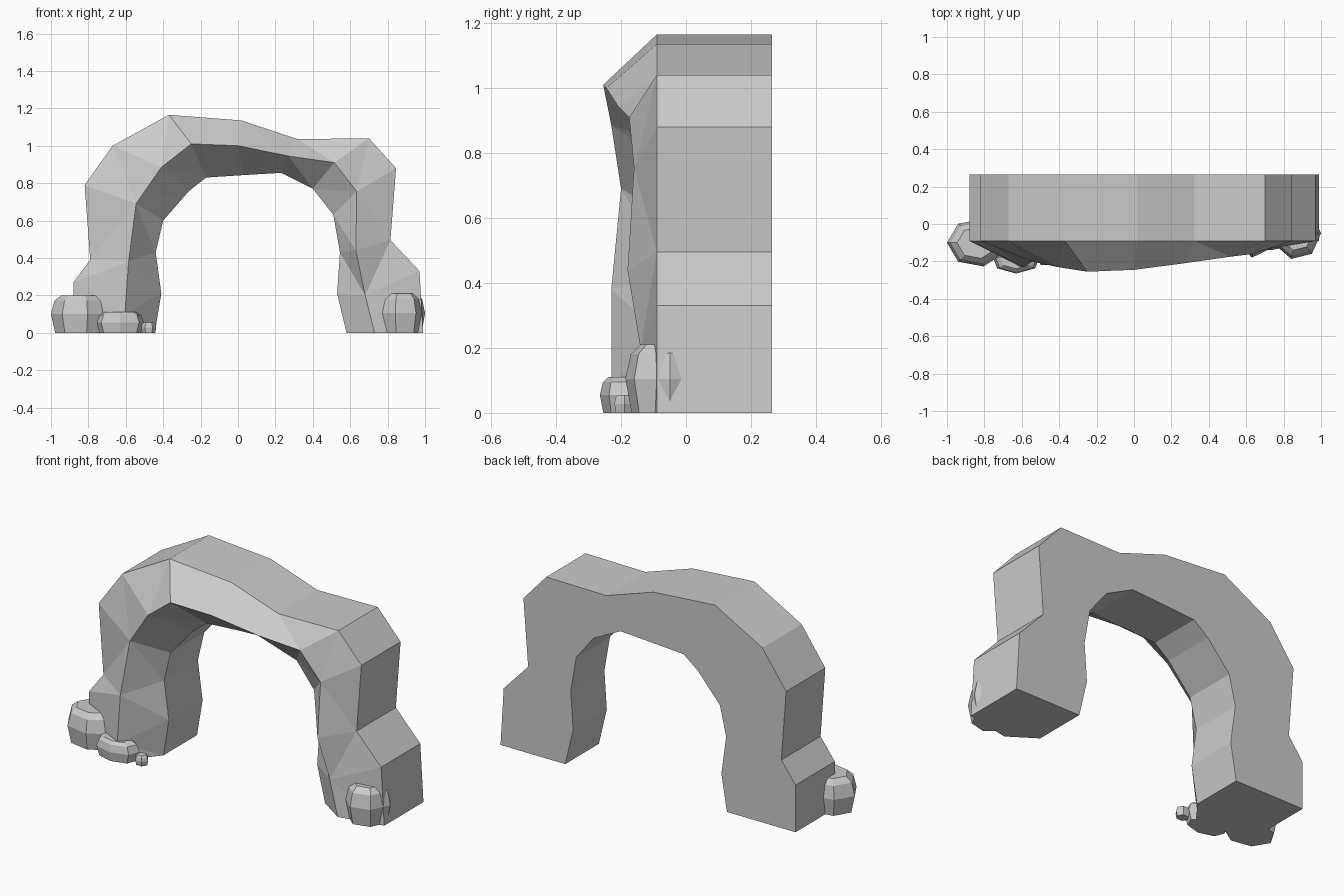
import bpy
import bmesh
from math import cos, sin, pi

default_cube = bpy.data.objects.get("Cube")
if default_cube:
    bpy.data.objects.remove(default_cube, do_unlink=True)

# Single stone colour
stone = bpy.data.materials.new("grey stone")
stone.use_nodes = True
stone_colour = (0.6, 0.6, 0.6, 1)
stone.diffuse_color = stone_colour
stone.node_tree.nodes["Principled BSDF"].inputs["Base Color"].default_value = stone_colour

BACK = 0.265
FRONT = -0.09
INNER_FRONT = -0.04

# Arch stations from the right foot to the left foot:
# outer edge (x, z), front ridge (x, y, z), inner edge (x, z)
STATIONS = [
    ((-.88, 0), (-.6, -.23, 0), (-.445, 0)),
    ((-.88, .27), (-.605, -.23, .1), (-.41, .21)),
    ((-.79, .39), (-.585, -.23, .38), (-.44, .43)),
    ((-.82, .79), (-.545, -.2, .69), (-.4, .6)),
    ((-.67, 1), (-.41, -.23, .885), (-.26, .76)),
    ((-.37, 1.165), (-.25, -.255, 1.01), (-.17, .83)),
    ((.02, 1.135), (0, -.245, 1), (.03, .843)),
    ((.32, 1.035), (.27, -.21, .945), (.23, .855)),
    ((.7, 1.04), (.515, -.175, .91), (.4, .77)),
    ((.845, .88), (.635, -.16, .755), (.51, .63)),
    ((.815, .495), (.63, -.18, .44), (.545, .43)),
    ((.97, .33), (.68, -.14, .2), (.53, .21)),
    ((.99, 0), (.73, -.14, 0), (.58, 0)),
]


def finish(bm, name):
    """Turn a bmesh into a flat shaded stone object."""
    bmesh.ops.recalc_face_normals(bm, faces=bm.faces[:])
    mesh = bpy.data.meshes.new(name)
    bm.to_mesh(mesh)
    bm.free()
    mesh.materials.append(stone)
    obj = bpy.data.objects.new(name, mesh)
    bpy.context.collection.objects.link(obj)
    return obj


def loft(bm, rings):
    """Skin consecutive closed rings and cap both ends."""
    loops = [[bm.verts.new(point) for point in ring] for ring in rings]
    for first, second in zip(loops, loops[1:]):
        for i in range(len(first)):
            j = (i + 1) % len(first)
            bm.faces.new((first[i], first[j], second[j], second[i]))
    bm.faces.new(loops[0])
    bm.faces.new(loops[-1])


def section(outer, ridge, inner):
    """Five-sided cross-section of the arch."""
    return [
        (outer[0], BACK, outer[1]),
        (outer[0], FRONT, outer[1]),
        ridge,
        (inner[0], INNER_FRONT, inner[1]),
        (inner[0], BACK, inner[1]),
    ]


# Rock arch: flat back, straight outer band, faceted front
bm = bmesh.new()
loft(bm, [section(*station) for station in STATIONS])
facets = [f for f in bm.faces
          if len(f.verts) == 4 and max(v.co.y for v in f.verts) < 0]
bmesh.ops.triangulate(bm, faces=facets, quad_method='SHORT_EDGE')
finish(bm, "rock_arch")


def boulder(name, centre, radius, height, turn, sides=7):
    """Faceted boulder with a bulging waist and bevelled top."""
    profile = [(.86, 0), (1, .5), (.88, .86), (.66, 1)]
    rings = []
    for scale, level in profile:
        ring = []
        for i in range(sides):
            angle = turn + 2 * pi * i / sides
            ring.append((centre[0] + radius[0] * scale * cos(angle),
                         centre[1] + radius[1] * scale * sin(angle),
                         height * level))
        rings.append(ring)
    bm = bmesh.new()
    loft(bm, rings)
    return finish(bm, name)


# Boulders at the feet of the arch
boulder("right_large_boulder", (-.84, -.1), (.16, .13), .2, pi)
boulder("right_low_boulder", (-.63, -.19), (.13, .075), .11, -pi / 2)
boulder("right_pebble", (-.477, -.19), (.04, .035), .055, 0, sides=6)
boulder("left_boulder", (.87, -.05), (.13, .14), .21, 0)
